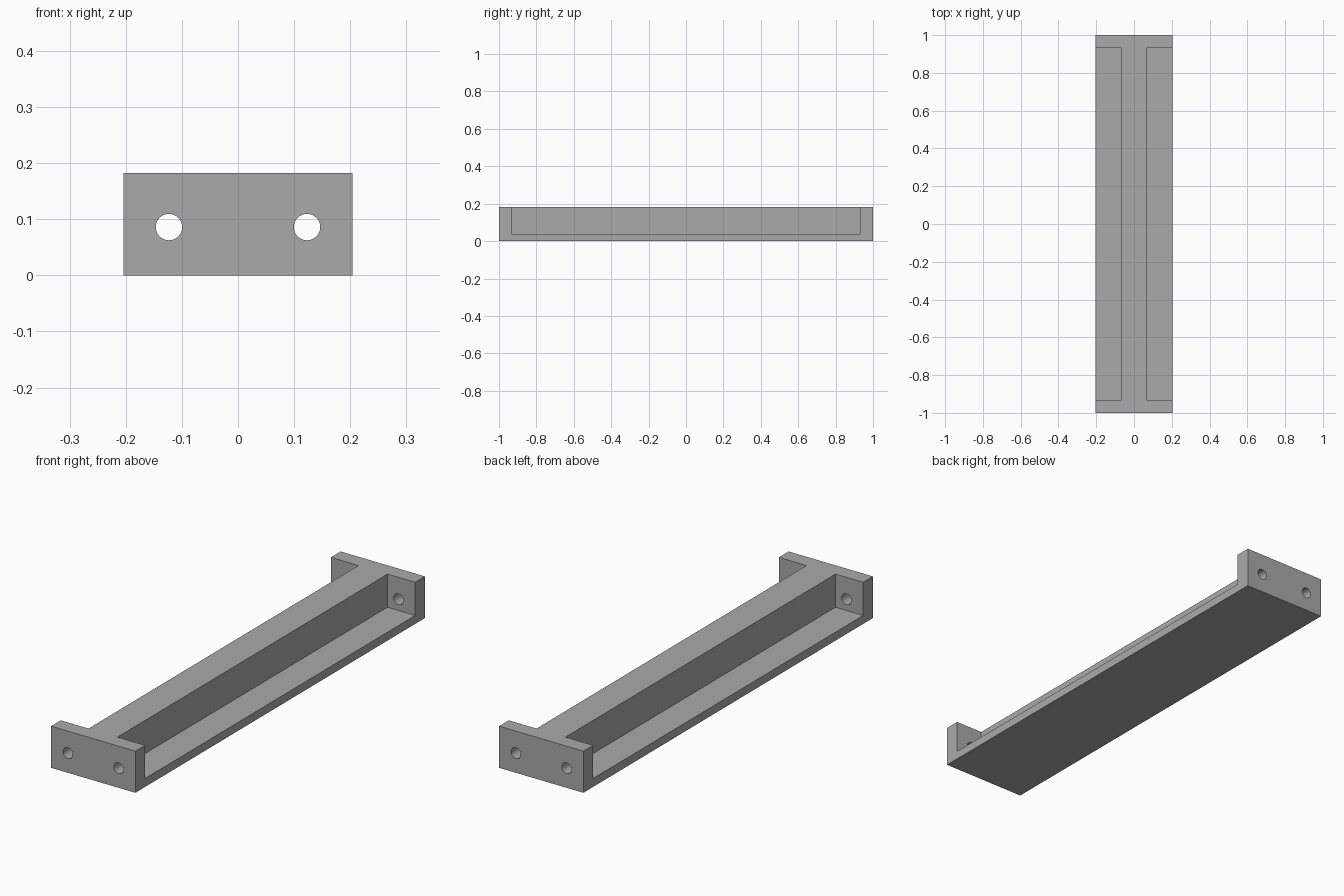
import bpy
import math

default = bpy.data.objects.get("Cube")
if default:
    bpy.data.objects.remove(default, do_unlink=True)

WIDTH, LENGTH, HEIGHT = 0.408, 2.0, 0.182
WEB_HALF, FLOOR, PLATE_INNER = 0.07, 0.037, 0.933
HOLE_X, HOLE_Z, HOLE_R = 0.123, 0.086, 0.0235

grey = bpy.data.materials.new("light_grey")
grey.use_nodes = True
grey.diffuse_color = (0.4, 0.4, 0.4, 1)
grey.node_tree.nodes["Principled BSDF"].inputs["Base Color"].default_value = (0.4, 0.4, 0.4, 1)


def box(name, low, high):
    centre = [(a + b) / 2 for a, b in zip(low, high)]
    bpy.ops.mesh.primitive_cube_add(size=1, location=centre)
    obj = bpy.context.object
    obj.name = name
    obj.scale = [b - a for a, b in zip(low, high)]
    bpy.ops.object.transform_apply(location=True, rotation=True, scale=True)
    obj.data.materials.append(grey)
    return obj


def cut(target, cutter):
    cutter.hide_render = True
    mod = target.modifiers.new("cut", 'BOOLEAN')
    mod.operation = 'DIFFERENCE'
    mod.solver = 'EXACT'
    mod.object = cutter
    bpy.context.view_layer.objects.active = target
    bpy.ops.object.modifier_apply(modifier=mod.name)
    bpy.data.objects.remove(cutter, do_unlink=True)


# Solid block that becomes base plate, central web and end plates
bracket = box("beam_bracket", (-WIDTH / 2, -LENGTH / 2, 0), (WIDTH / 2, LENGTH / 2, HEIGHT))

for side in (-1, 1):
    # Long open pocket beside the web
    xs = sorted((side * WEB_HALF, side * WIDTH))
    cut(bracket, box("pocket_cutter", (xs[0], -PLATE_INNER, FLOOR),
                     (xs[1], PLATE_INNER, HEIGHT * 2)))
    # Bolt hole through both end plates
    bpy.ops.mesh.primitive_cylinder_add(vertices=48, radius=HOLE_R, depth=LENGTH * 1.2,
                                        location=(side * HOLE_X, 0, HOLE_Z),
                                        rotation=(math.pi / 2, 0, 0))
    hole = bpy.context.object
    hole.data.materials.append(grey)
    cut(bracket, hole)

# Round hole walls, crisp edges
bpy.ops.object.select_all(action='DESELECT')
bracket.select_set(True)
bpy.context.view_layer.objects.active = bracket
bpy.ops.object.shade_smooth_by_angle(angle=math.radians(30))
